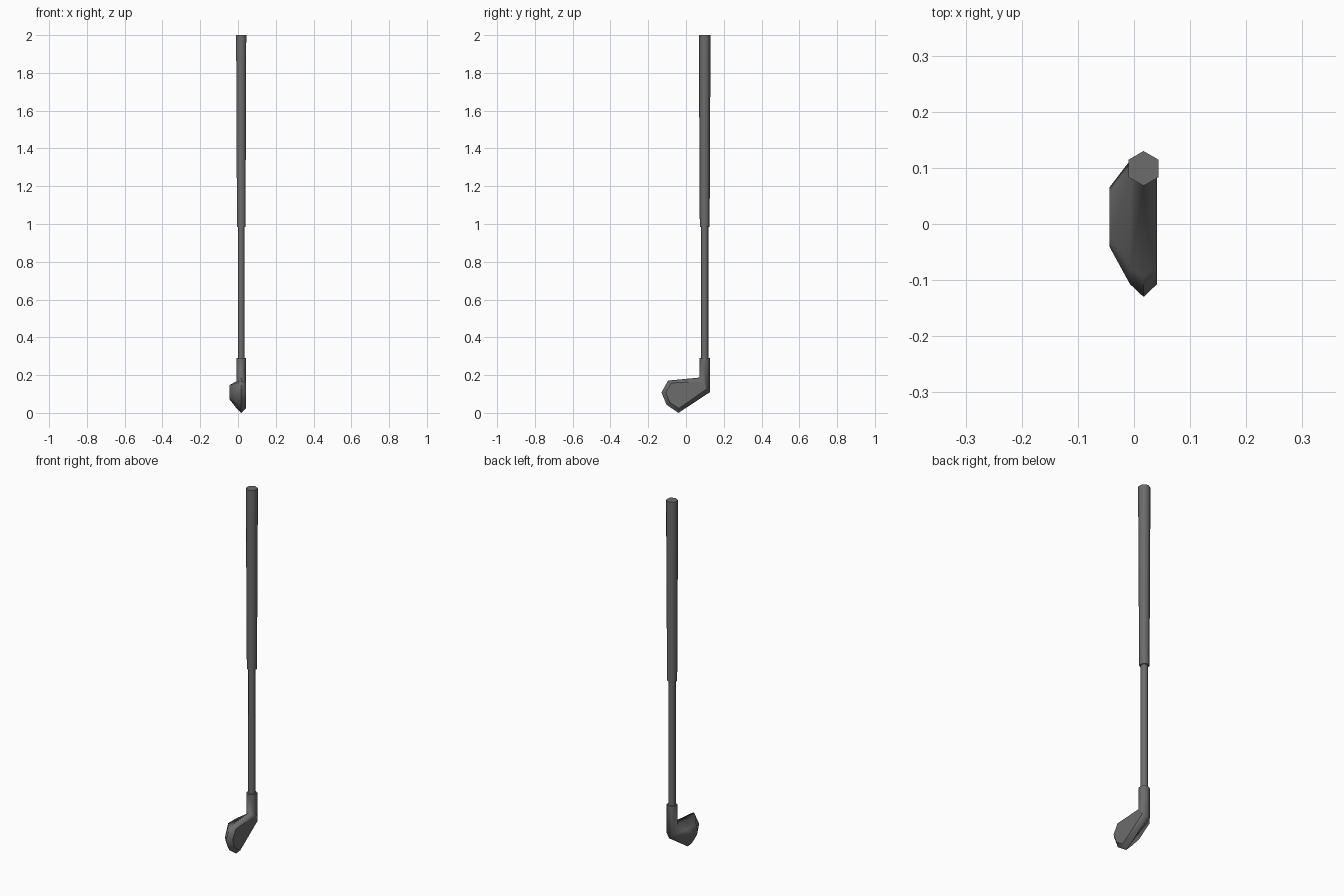
import bpy, bmesh, math

if "Cube" in bpy.data.objects:
    bpy.data.objects.remove(bpy.data.objects["Cube"])

CX, CY = 0.017, 0.099   # axis of the shaft

dark = bpy.data.materials.new("dark_grey")
dark.diffuse_color = (0.15, 0.15, 0.15, 1)
dark.use_nodes = True
dark.node_tree.nodes["Principled BSDF"].inputs["Base Color"].default_value = dark.diffuse_color


def hexagon(r, z):
    return [(CX + r * math.sin(i * math.pi / 3), CY + r * math.cos(i * math.pi / 3), z) for i in range(6)]


def finish(name, bm, angle=80):
    bmesh.ops.recalc_face_normals(bm, faces=bm.faces)
    mesh = bpy.data.meshes.new(name)
    bm.to_mesh(mesh)
    bm.free()
    mesh.materials.append(dark)
    obj = bpy.data.objects.new(name, mesh)
    bpy.context.collection.objects.link(obj)
    bpy.ops.object.select_all(action='DESELECT')
    obj.select_set(True)
    bpy.context.view_layer.objects.active = obj
    bpy.ops.object.shade_smooth_by_angle(angle=math.radians(angle), keep_sharp_edges=True)
    return obj


def bridge(bm, a, b, skip=()):
    n = len(a)
    for i in range(n):
        if i not in skip:
            j = (i + 1) % n
            bm.faces.new((a[i], a[j], b[j], b[i]))


def tube(name, r0, z0, r1, z1):
    bm = bmesh.new()
    low, high = ([bm.verts.new(p) for p in hexagon(r, z)] for r, z in ((r0, z0), (r1, z1)))
    bridge(bm, low, high)
    bm.faces.new(low)
    bm.faces.new(high)
    return finish(name, bm)


# Shaft and tapered grip
tube("shaft", 0.019, 0.27, 0.019, 1.0)
tube("grip", 0.026, 0.985, 0.031, 2.0)

# Club head: side outlines (y, z) stacked along x, first two points are the hosel mitre
R = 0.028
DX = R * math.sin(math.pi / 3)
rim = [(0.113, 0.129), (0.085, 0.168), (-0.078, 0.158), (-0.107, 0.108), (-0.086, 0.056), (-0.038, 0.024)]
layers = [
    (CX + DX, rim),
    (CX, [(CY + R, 0.11), (CY - R, 0.187), (-0.095, 0.171), (-0.13, 0.108), (-0.103, 0.043), (-0.04, 0.0)]),
    (CX - DX, rim),
    (-0.044, [(0.065, 0.125), (0.05, 0.148), (-0.025, 0.148), (-0.04, 0.11), (-0.035, 0.085), (-0.015, 0.07)]),
]
bm = bmesh.new()
rings = [[bm.verts.new((x, y, z)) for y, z in pts] for x, pts in layers]
for k in range(3):
    bridge(bm, rings[k], rings[k + 1], skip=(0,) if k < 2 else ())
bm.faces.new(rings[3])

# Flat striking face with crisp border
strike = bm.faces.new(rings[0])
for e in strike.edges:
    e.smooth = False

# Hosel rising from the mitre
face, mid, back = rings[:3]
mitre = [mid[0], face[0], face[1], mid[1], back[1], back[0]]
top = [bm.verts.new(p) for p in hexagon(R, 0.29)]
bridge(bm, mitre, top)
bm.faces.new(top)
finish("head_and_hosel", bm)
